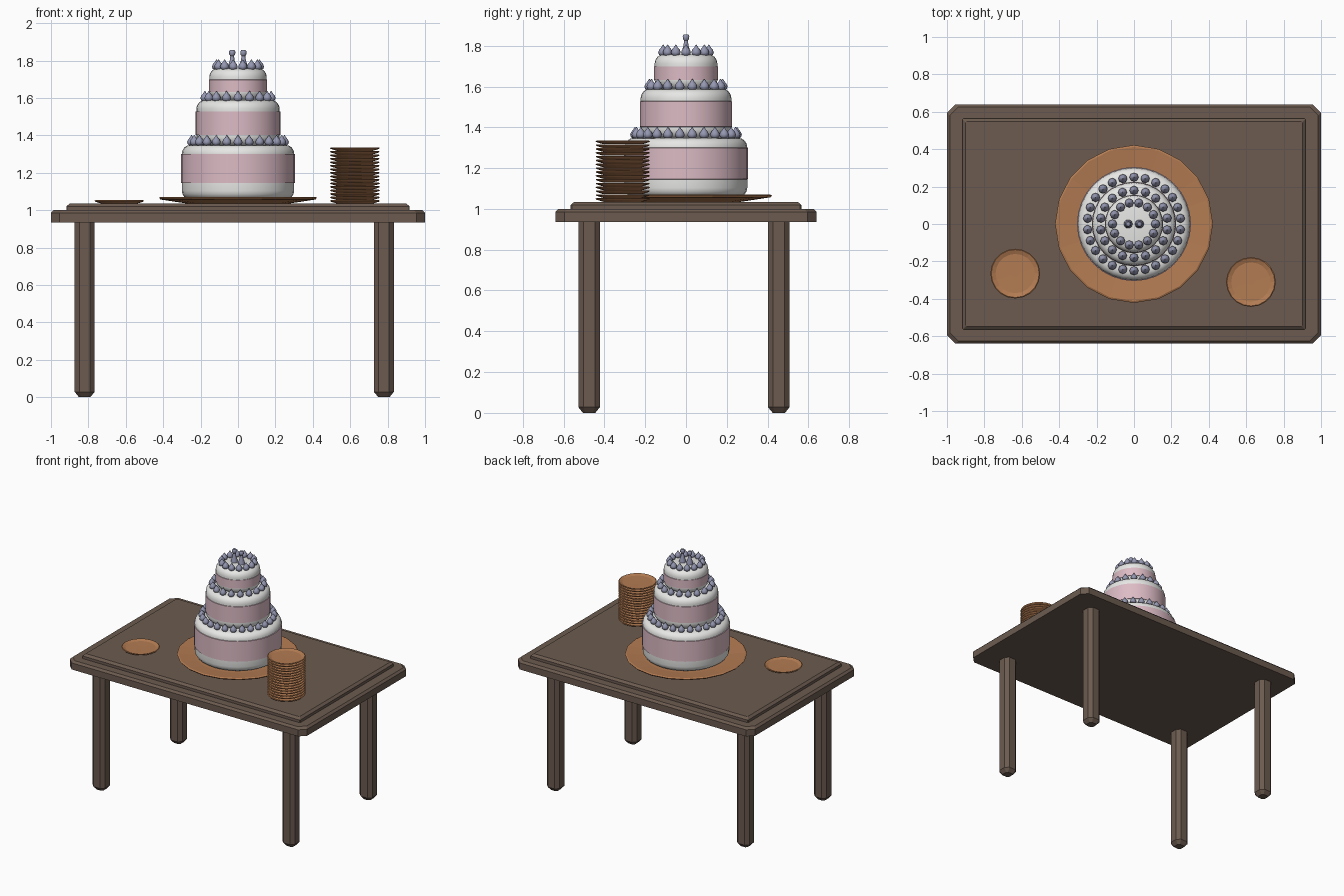
import bpy, bmesh, math
from mathutils import Vector

if "Cube" in bpy.data.objects:
    bpy.data.objects.remove(bpy.data.objects["Cube"], do_unlink=True)


def material(name, rgb):
    m = bpy.data.materials.new(name)
    m.use_nodes = True
    m.diffuse_color = (*rgb, 1)
    bsdf = m.node_tree.nodes["Principled BSDF"]
    bsdf.inputs["Base Color"].default_value = (*rgb, 1)
    bsdf.inputs["Roughness"].default_value = 0.7
    return m


WOOD = material("dark wood", (0.15, 0.105, 0.08))
PLATE = material("tan plate", (0.45, 0.20, 0.085))
ICING = material("white icing", (0.80, 0.80, 0.79))
PINK = material("pink icing", (0.72, 0.50, 0.56))
PEARL = material("lilac sugar", (0.30, 0.31, 0.44))


def skin(name, rings, mats, loc=(0, 0, 0), smooth=None, band=None):
    """Bridge a list of equal point rings, cap both ends, make an object."""
    bm = bmesh.new()
    loops = [[bm.verts.new(p) for p in ring] for ring in rings]
    n = len(rings[0])
    for a, b in zip(loops, loops[1:]):
        for i in range(n):
            j = (i + 1) % n
            bm.faces.new((a[i], a[j], b[j], b[i]))
    bm.faces.new(loops[0][::-1])
    bm.faces.new(loops[-1])
    if band:
        for f in bm.faces:
            z = f.calc_center_median().z
            if band[0] < z < band[1]:
                f.material_index = 1
    me = bpy.data.meshes.new(name)
    bm.to_mesh(me)
    bm.free()
    for m in mats:
        me.materials.append(m)
    ob = bpy.data.objects.new(name, me)
    ob.location = loc
    bpy.context.collection.objects.link(ob)
    if smooth:
        bpy.ops.object.select_all(action="DESELECT")
        ob.select_set(True)
        bpy.context.view_layer.objects.active = ob
        bpy.ops.object.shade_smooth_by_angle(angle=math.radians(smooth))
    return ob


def lathe(name, profile, n, mats, **kw):
    rings = [[Vector((r * math.cos(math.tau * i / n), r * math.sin(math.tau * i / n), z))
              for i in range(n)] for r, z in profile]
    return skin(name, rings, mats, **kw)


def chamfered_block(name, sections, mats, **kw):
    """Each section is (height, half width, half depth, corner cut)."""
    rings = []
    for z, x, y, c in sections:
        rings.append([Vector((px, py, z)) for px, py in (
            (x, c - y), (x, y - c), (x - c, y), (c - x, y),
            (-x, y - c), (-x, c - y), (c - x, -y), (x - c, -y))])
    return skin(name, rings, mats, **kw)


# Table
chamfered_block("table_top", [(0.935, 1.0, 0.64, 0.045), (0.985, 1.0, 0.64, 0.045),
                              (1.0, 0.985, 0.625, 0.045)], [WOOD])
chamfered_block("table_panel", [(1.0, 0.918, 0.565, 0.005), (1.02, 0.918, 0.565, 0.005),
                                (1.035, 0.9, 0.547, 0.005)], [WOOD])
for side, x in (("right", -0.82), ("left", 0.78)):
    for end, y in (("front", -0.475), ("back", 0.455)):
        chamfered_block(f"{end}_{side}_leg",
                        [(0, 0.03, 0.03, 0.012), (0.028, 0.053, 0.053, 0.025),
                         (0.936, 0.053, 0.053, 0.025)], [WOOD], loc=(x, y, 0))

# Cake board
lathe("cake_board", [(0.27, 1.035), (0.415, 1.057), (0.422, 1.066), (0.412, 1.071),
                     (0.30, 1.060), (0.02, 1.060)], 20, [PLATE])

# Dessert plates: a single one and a stack
small_plate = [(0.095, 0), (0.128, 0.01), (0.133, 0.015), (0.128, 0.018),
               (0.105, 0.009), (0.02, 0.008)]
lathe("single_plate", small_plate, 20, [PLATE], loc=(-0.635, -0.265, 1.035))
COUNT = 16
for k in range(COUNT):
    lathe(f"stacked_plate_{k + 1}", small_plate, 20, [PLATE],
          loc=(0.625, -0.31, 1.035 + k * 0.282 / (COUNT - 1)))


# Cake tiers: rounded white ends with a slightly proud pink band
def tier(name, r, z0, z1, b0, b1):
    steps = [math.radians(a) for a in (0, 22, 45, 68, 90)]
    h, edge = 0.045, r * 0.985
    low = [(edge - h + h * math.sin(a), z0 + h * (1 - math.cos(a))) for a in steps]
    high = [(edge - h + h * math.cos(a), z1 - h * (1 - math.sin(a))) for a in steps]
    profile = low + [(edge, b0), (r, b0 + 0.001), (r, b1 - 0.001), (edge, b1)] + high
    lathe(name, profile, 32, [ICING, PINK], smooth=40, band=(b0, b1))


tier("bottom_tier", 0.305, 1.058, 1.348, 1.145, 1.300)
tier("middle_tier", 0.226, 1.345, 1.588, 1.402, 1.528)
tier("top_tier", 0.156, 1.585, 1.758, 1.632, 1.698)

# Piped sugar drops around each tier
drop = [(0.008, 0), (0.02, 0.008), (0.024, 0.02), (0.019, 0.033), (0.009, 0.045), (0.001, 0.058)]
for label, ring, z, n in (("bottom", 0.25, 1.344, 26), ("middle", 0.18, 1.58, 18),
                          ("top", 0.115, 1.748, 14)):
    for i in range(n):
        a = math.tau * (i + 0.5 * (label == "top")) / n + math.pi / 2
        lathe(f"{label}_drop_{i + 1}", drop, 8, [PEARL], smooth=50,
              loc=(ring * math.cos(a), ring * math.sin(a), z))

# Pair of topper figures
figure = [(0.024, 1.755), (0.022, 1.775), (0.013, 1.80), (0.01, 1.825), (0.016, 1.832),
          (0.017, 1.848), (0.011, 1.856)]
for side, x in (("right", -0.031), ("left", 0.029)):
    lathe(f"{side}_topper", figure, 10, [PEARL], smooth=40, loc=(x, 0, 0))
